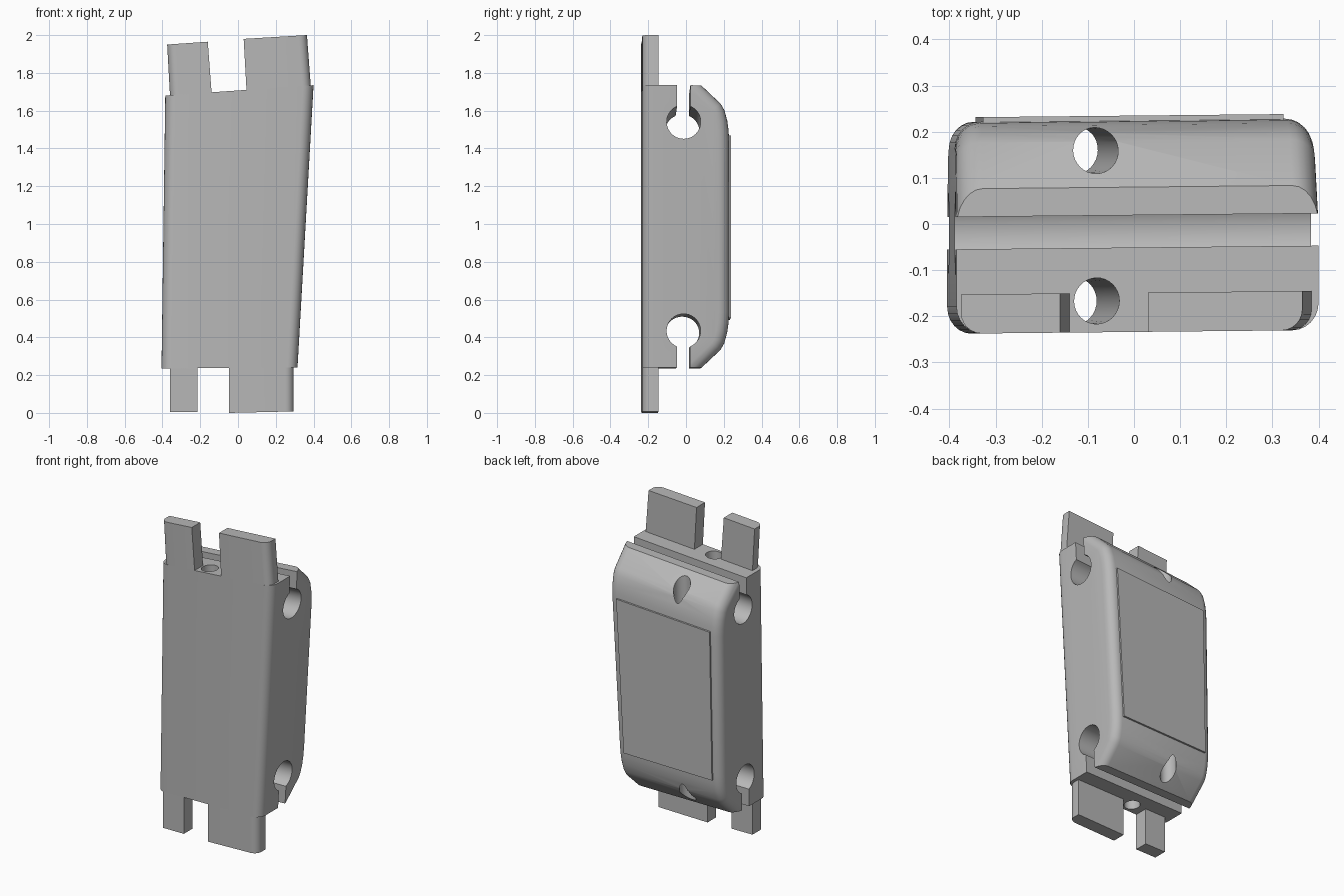
import bpy, bmesh, math

if "Cube" in bpy.data.objects:
    bpy.data.objects.remove(bpy.data.objects["Cube"], do_unlink=True)

grey = bpy.data.materials.new("light_grey")
grey.use_nodes = True
COLOUR = (0.48, 0.48, 0.48, 1)
grey.diffuse_color = COLOUR
grey.node_tree.nodes["Principled BSDF"].inputs["Base Color"].default_value = COLOUR

BOTTOM, TOP = 0.235, 1.735
MID = (BOTTOM + TOP) / 2
FRONT = -0.234


def prism(name, start, sweep, pick=None, radius=0.0):
    """Sweep a closed 3D outline along a vector, rounding the picked edges."""
    bm = bmesh.new()
    face = bm.faces.new([bm.verts.new(p) for p in start])
    ext = bmesh.ops.extrude_face_region(bm, geom=[face], use_keep_orig=True)
    moved = [g for g in ext["geom"] if isinstance(g, bmesh.types.BMVert)]
    bmesh.ops.translate(bm, verts=moved, vec=sweep)
    bmesh.ops.recalc_face_normals(bm, faces=bm.faces[:])
    if pick:
        edges = [e for e in bm.edges if pick(*[v.co for v in e.verts])]
        bmesh.ops.bevel(bm, geom=edges, offset=radius, segments=6,
                        profile=0.5, affect="EDGES", clamp_overlap=True)
    mesh = bpy.data.meshes.new(name)
    bm.to_mesh(mesh)
    bm.free()
    mesh.materials.append(grey)
    ob = bpy.data.objects.new(name, mesh)
    bpy.context.collection.objects.link(ob)
    return ob


def activate(ob):
    bpy.ops.object.select_all(action="DESELECT")
    ob.select_set(True)
    bpy.context.view_layer.objects.active = ob


def cut(ob, cutter):
    mod = ob.modifiers.new("cut", "BOOLEAN")
    mod.operation = "DIFFERENCE"
    mod.solver = "EXACT"
    mod.object = cutter
    activate(ob)
    bpy.ops.object.modifier_apply(modifier=mod.name)
    bpy.data.objects.remove(cutter, do_unlink=True)


def skew(ob):
    """Map the straight block onto the tapered, tilted outline."""
    for vert in ob.data.vertices:
        u = (vert.co.x + 0.4) / 0.8
        v = (vert.co.z - BOTTOM) / (TOP - BOTTOM)
        low = (-0.405 + 0.72 * u, 0.235 + 0.005 * u)
        high = (-0.385 + 0.785 * u, 1.68 + 0.055 * u)
        vert.co.x = low[0] + (high[0] - low[0]) * v
        vert.co.z = low[1] + (high[1] - low[1]) * v
        vert.co.y += 0.01 * vert.co.x


def smooth(ob):
    activate(ob)
    bpy.ops.object.shade_smooth_by_angle(angle=math.radians(25))


# Main body: side profile with a curved, chamfered back
half = [(FRONT, BOTTOM), (0.08, BOTTOM), (0.18, 0.33), (0.2, 0.365),
        (0.215, 0.42), (0.222, 0.47), (0.225, 0.53)]
profile = half + [(y, 2 * MID - z) for y, z in reversed(half)]


def body_edge(a, b):
    on_end = abs(a.x - b.x) < 1e-4
    return on_end and (min(a.y, b.y) > 0.075 or max(a.y, b.y) < FRONT + 0.001)


body = prism("body", [(-0.4, y, z) for y, z in profile], (0.8, 0, 0),
             body_edge, 0.058)

# Keyhole channels running across both ends
R, CY, SLOT = 0.09, -0.016, 0.035
a0 = math.asin(SLOT / R)
arc = [a0 + (2 * math.pi - 2 * a0) * i / 36 for i in range(37)]
keyhole = [(CY - SLOT, 0.1)]
keyhole += [(CY - R * math.sin(t), 0.43 - R * math.cos(t)) for t in arc]
keyhole += [(CY + SLOT, 0.1)]
for flip in (False, True):
    pts = [(-0.6, y, 2 * MID - z if flip else z) for y, z in keyhole]
    cut(body, prism("channel_cutter", pts, (1.2, 0, 0)))

# Round holes running the full height, front and back
for y in (-0.166, 0.16):
    ring = [2 * math.pi * i / 32 for i in range(32)]
    pts = [(-0.09 + 0.05 * math.cos(t), y + 0.05 * math.sin(t), 0) for t in ring]
    cut(body, prism("hole_cutter", pts, (0, 0, 2)))
skew(body)
smooth(body)

# Thin raised panel on the back
panel = prism("back_panel", [(-0.337, 0.215, 0.5), (0.337, 0.215, 0.5),
                             (0.337, 0.215, 1.47), (-0.337, 0.215, 1.47)],
              (0, 0.02, 0))
skew(panel)

# Flat tabs flush with the front; side gives the outer rounded edge
tabs = {
    "top_right_tab": ([(-0.36, 1.68), (-0.14, 1.697), (-0.16, 1.965), (-0.375, 1.95)], -1),
    "top_left_tab": ([(0.045, 1.71), (0.385, 1.734), (0.365, 2.0), (0.03, 1.98)], 1),
    "bottom_right_tab": ([(-0.36, 0.005), (-0.215, 0.005), (-0.215, 0.237), (-0.36, 0.236)], 0),
    "bottom_left_tab": ([(-0.047, 0.0), (0.295, 0.008), (0.295, 0.24), (-0.047, 0.238)], 1),
}
for name, (outline, side) in tabs.items():
    centre = sum(x for x, z in outline) / 4

    def outer_edge(a, b):
        return (max(a.y, b.y) < FRONT + 0.001 and abs(a.z - b.z) > 0.1
                and min((a.x - centre) * side, (b.x - centre) * side) > 0)

    tab = prism(name, [(x, FRONT, z) for x, z in outline], (0, 0.085, 0),
                outer_edge, 0.045)
    for vert in tab.data.vertices:
        vert.co.y += 0.01 * vert.co.x
    smooth(tab)
